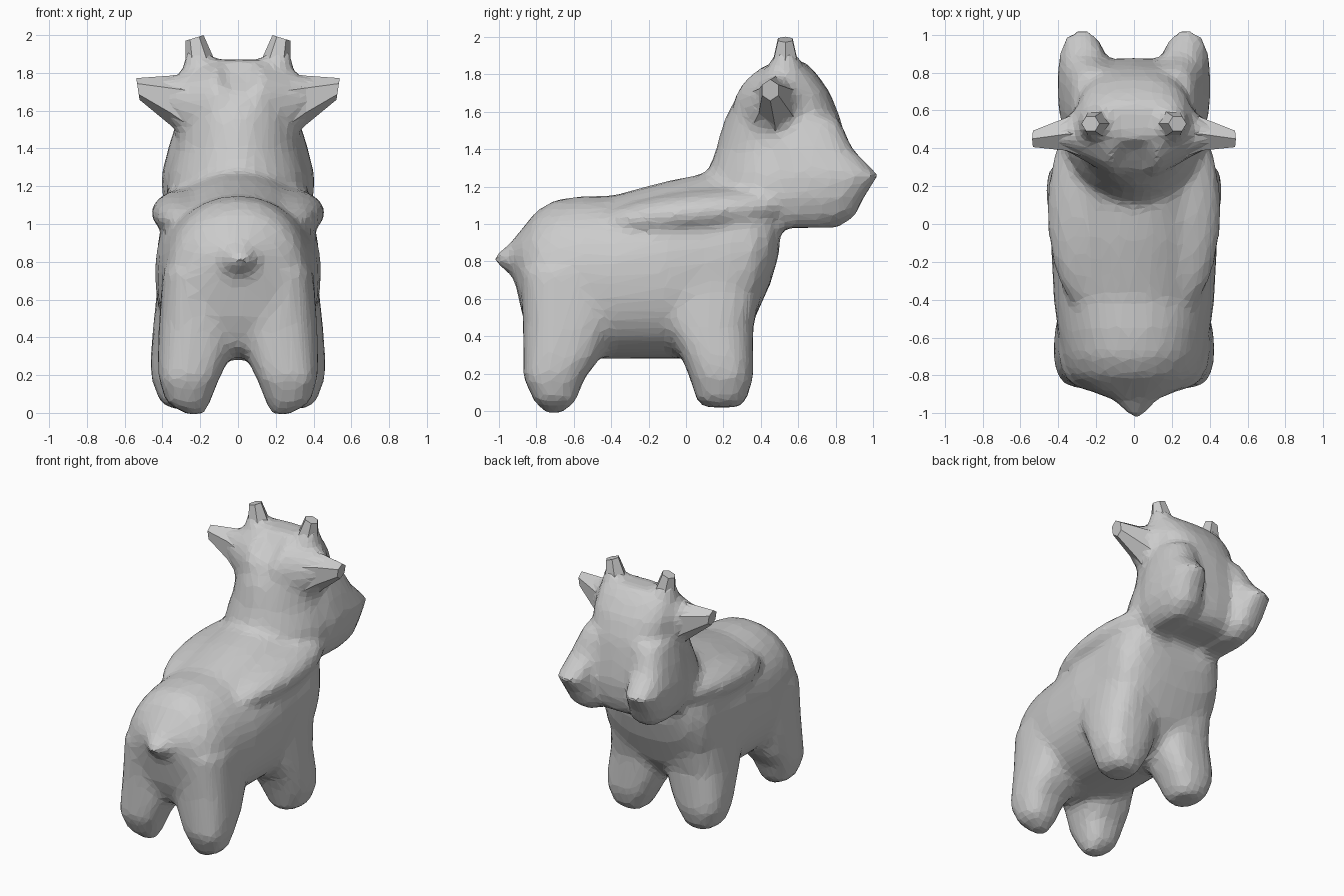
import bpy, bmesh, math
from mathutils import Vector, Matrix

cube = bpy.data.objects.get("Cube")
if cube:
    bpy.data.objects.remove(cube, do_unlink=True)

grey = bpy.data.materials.new("plain grey")
grey.use_nodes = True
GREY = (0.6, 0.6, 0.6, 1)
grey.diffuse_color = GREY
grey.node_tree.nodes["Principled BSDF"].inputs["Base Color"].default_value = GREY


def signed_power(value, power):
    return math.copysign(abs(value) ** power, value)


def bridge(bm, rings):
    """Close a stack of equal rings into a capped tube."""
    for low, high in zip(rings, rings[1:]):
        for i in range(len(low)):
            j = (i + 1) % len(low)
            bm.faces.new((low[i], low[j], high[j], high[i]))
    bm.faces.new(rings[0][::-1])
    bm.faces.new(rings[-1])


def loft(bm, rows, place, near=0.75, far=0.75, sides=32):
    """Rings from (position, a_min, a_max, b_min, b_max); near and far set the
    roundness of the low-b and high-b halves."""
    rings = []
    for pos, a0, a1, b0, b1 in rows:
        ring = []
        for i in range(sides):
            t = math.tau * i / sides
            power = far if math.sin(t) > 0 else near
            a = (a0 + a1) / 2 + (a1 - a0) / 2 * signed_power(math.cos(t), power)
            b = (b0 + b1) / 2 + (b1 - b0) / 2 * signed_power(math.sin(t), power)
            ring.append(bm.verts.new(place(pos, a, b)))
        rings.append(ring)
    bridge(bm, rings)


def spike(bm, stations, sides=6):
    """Tapered limb through stations (centre, radius across, radius in y, tilt)."""
    rings = []
    for centre, r_across, r_y, tilt in stations:
        across = Vector((math.cos(tilt), 0, math.sin(tilt)))
        rings.append([bm.verts.new(Vector(centre)
                      + across * r_across * math.cos(math.tau * i / sides)
                      + Vector((0, r_y, 0)) * math.sin(math.tau * i / sides))
                      for i in range(sides)])
    bridge(bm, rings)


def make_object(name, bm):
    bmesh.ops.recalc_face_normals(bm, faces=bm.faces)
    mesh = bpy.data.meshes.new(name)
    bm.to_mesh(mesh)
    bm.free()
    mesh.materials.append(grey)
    obj = bpy.data.objects.new(name, mesh)
    bpy.context.scene.collection.objects.link(obj)
    return obj


def along_y(pos, x, z):
    return (x, pos, z)


bm = bmesh.new()

# Torso: (y, underside, back, half width)
torso = [(-.92, .72, .92, .14), (-.87, .5, .98, .26), (-.8, .34, 1.07, .35),
         (-.7, .3, 1.13, .38), (-.55, .28, 1.15, .405), (-.4, .28, 1.15, .425),
         (-.1, .28, 1.23, .44), (.1, .28, 1.27, .43), (.25, .34, 1.29, .43),
         (.36, .48, 1.26, .42), (.45, .68, 1.2, .36), (.5, .85, 1.15, .27)]
loft(bm, [(y, -w, w, z0, z1) for y, z0, z1, w in torso], along_y, .8, .95)

# Stubby tail flowing out of the rump
loft(bm, [(-1.02, -.03, .06, .79, .84), (-.95, -.09, .1, .74, .89),
          (-.82, -.2, .2, .64, 1.0)], along_y, 1, 1)

# Head and neck: (z, back, front, half width)
head = [(1.0, .35, .78, .25), (1.05, .2, .84, .34), (1.14, .12, .87, .38),
        (1.26, .11, .88, .37), (1.4, .16, .86, .33), (1.55, .2, .83, .31),
        (1.7, .28, .77, .31), (1.8, .4, .7, .28), (1.87, .45, .63, .22)]
loft(bm, [(z, -w, w, y0, y1) for z, y0, y1, w in head],
     lambda pos, x, y: (x, y, pos), 1.1, .75)

# Wedge at each muzzle corner: (z, back, front, inner x, outer x)
cheek = [(.98, .45, .82, .16, .31), (1.05, .45, .91, .12, .37),
         (1.14, .45, .95, .12, .4), (1.26, .45, 1.03, .15, .405),
         (1.4, .45, .89, .12, .37), (1.56, .45, .82, .08, .32)]

# Legs: (z, back, front, inner x, outer x)
rear_leg = [(-.01, -.75, -.66, .18, .27), (.05, -.81, -.59, .15, .38),
            (.18, -.87, -.54, .1, .42), (.28, -.87, -.46, .05, .425),
            (.45, -.87, -.38, .0, .42), (.75, -.88, -.3, .0, .40)]
front_leg = [(.02, .1, .28, .2, .34), (.05, .06, .32, .17, .41),
             (.18, .02, .36, .1, .46), (.28, -.02, .36, .05, .465),
             (.45, -.12, .36, .0, .45), (.75, -.2, .43, .0, .42)]
up = math.pi / 2
for side, label in ((1, "left"), (-1, "right")):
    for column in (rear_leg, front_leg, cheek):
        loft(bm, column, lambda pos, y, x: (x * side, y, pos))

    # Shoulder ridge, a wedge that fades into the flank
    ridge = Matrix.Translation((side * .25, .07, 1.06)) @ Matrix.Rotation(.1, 4, 'X')
    bmesh.ops.create_icosphere(bm, subdivisions=4, radius=1,
                               matrix=ridge @ Matrix.Diagonal((.21, .52, .12, 1)))

    # Flared roots of ear and horn, part of the skin
    spike(bm, [((side * .1, .48, 1.6), .26, .24, up),
               ((side * .28, .48, 1.62), .18, .14, up),
               ((side * .38, .475, 1.67), .11, .08, up),
               ((side * .5, .455, 1.71), .05, .04, up)], 16)
    spike(bm, [((side * .16, .54, 1.7), .17, .17, 0),
               ((side * .195, .53, 1.83), .1, .1, 0),
               ((side * .22, .53, 1.92), .06, .06, 0)], 16)

    # Faceted ear
    ear = bmesh.new()
    spike(ear, [((side * .25, .48, 1.61), .19, .15, up),
                ((side * .36, .475, 1.655), .13, .1, up),
                ((side * .53, .45, 1.715), .058, .05, up - side * .15)])
    make_object(label + "_ear", ear)

    # Faceted horn
    horn = bmesh.new()
    spike(horn, [((side * .18, .53, 1.76), .12, .12, -side * .1),
                 ((side * .2, .53, 1.85), .08, .08, -side * .15),
                 ((side * .23, .53, 1.985), .05, .045, -side * .3)])
    make_object(label + "_horn", horn)

# Fuse the parts into one skin, then relax and facet it
body = make_object("body", bm)
remesh = body.modifiers.new("fuse", 'REMESH')
remesh.mode = 'VOXEL'
remesh.voxel_size = .03
relax = body.modifiers.new("relax", 'SMOOTH')
relax.factor = .5
relax.iterations = 8
facet = body.modifiers.new("facet", 'DECIMATE')
facet.ratio = .2
